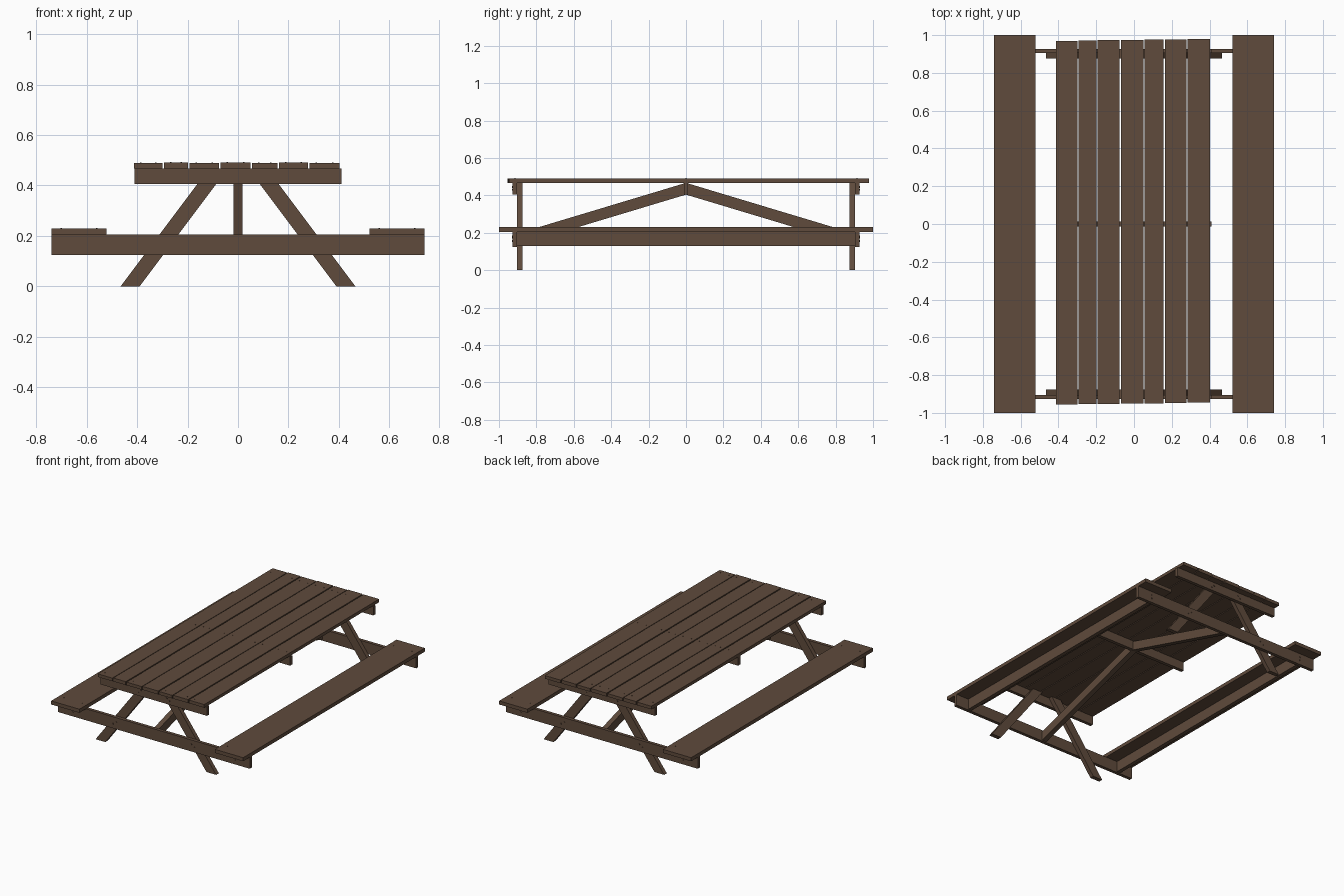
import bpy, bmesh
from math import radians
from mathutils import Matrix, Vector

cube = bpy.data.objects.get("Cube")
if cube:
    bpy.data.objects.remove(cube, do_unlink=True)


def make_material(name, colour):
    m = bpy.data.materials.new(name)
    m.use_nodes = True
    m.diffuse_color = colour
    bsdf = next(n for n in m.node_tree.nodes if n.type == 'BSDF_PRINCIPLED')
    bsdf.inputs["Base Color"].default_value = colour
    bsdf.inputs["Roughness"].default_value = 0.8
    return m


wood = make_material("brown_wood", (0.115, 0.07, 0.045, 1))


def finish(name, bm):
    bmesh.ops.recalc_face_normals(bm, faces=bm.faces)
    mesh = bpy.data.meshes.new(name)
    bm.to_mesh(mesh)
    bm.free()
    mesh.materials.append(wood)
    ob = bpy.data.objects.new(name, mesh)
    bpy.context.collection.objects.link(ob)
    return ob


def board(name, x, y, z):
    """Box between the given (low, high) ranges."""
    bm = bmesh.new()
    size = [r[1] - r[0] for r in (x, y, z)]
    mid = Vector([(r[0] + r[1]) / 2 for r in (x, y, z)])
    bmesh.ops.create_cube(bm, size=1, matrix=Matrix.Translation(mid) @ Matrix.Diagonal((*size, 1)))
    return finish(name, bm)


def slab(name, outline, axis, low, high):
    """Extrude a flat outline along the x or y axis."""
    bm = bmesh.new()
    place = (lambda a, b: (low, a, b)) if axis == 'x' else (lambda a, b: (a, low, b))
    face = bm.faces.new([bm.verts.new(place(*p)) for p in outline])
    new = bmesh.ops.extrude_face_region(bm, geom=[face])["geom"]
    step = Vector((high - low, 0, 0)) if axis == 'x' else Vector((0, high - low, 0))
    bmesh.ops.translate(bm, vec=step, verts=[v for v in new if isinstance(v, bmesh.types.BMVert)])
    return finish(name, bm)


def studs(name, points, radius, depth, along_y=False):
    """Small round fixing heads, all in one object."""
    bm = bmesh.new()
    turn = Matrix.Rotation(radians(90), 4, 'X') if along_y else Matrix.Identity(4)
    for p in points:
        bmesh.ops.create_cone(bm, cap_ends=True, segments=8, radius1=radius, radius2=radius,
                              depth=depth, matrix=Matrix.Translation(p) @ turn)
    return finish(name, bm)


# Table top planks, laid slightly unevenly
edges = [-0.415, -0.297, -0.195, -0.073, 0.053, 0.16, 0.28, 0.405]
gap = 0.003
nails = []
for i, (a, b) in enumerate(zip(edges, edges[1:])):
    shift = i * 0.0015
    top = 0.489 + 0.002 * (i % 2)
    board(f"table_plank_{i + 1}", (a + gap, b - gap), (-0.955 + shift, 0.97 + shift), (0.467, top))
    nails += [(x, y, top) for x in (a + 0.03, b - 0.03) for y in (-0.915, 0, 0.915)]
studs("table_nails", nails, 0.003, 0.003)

# Cleat under the middle of the table
board("middle_cleat", (-0.41, 0.41), (-0.012, 0.012), (0.405, 0.467))

# End frames: cleat, cross beam and splayed legs
for end, s in (("front", -1), ("back", 1)):
    outer = sorted((s * 0.904, s * 0.927))
    inner = sorted((s * 0.875, s * 0.904))
    board(f"{end}_cleat", (-0.41, 0.41), outer, (0.405, 0.467))
    board(f"{end}_cross_beam", (-0.74, 0.74), outer, (0.125, 0.205))
    for side, m in (("left", 1), ("right", -1)):
        leg = [(0.39, 0), (0.465, 0), (0.116, 0.466), (0.041, 0.466)]
        slab(f"{end}_{side}_leg", [(m * x, z) for x, z in leg], 'y', *inner)
    bolts = [(m * x, s * 0.927, z) for m in (-1, 1) for x, z in
             ((0.625, 0.155), (0.625, 0.18), (0.29, 0.175), (0.315, 0.157), (0.1, 0.445), (0.12, 0.43))]
    studs(f"{end}_bolts", bolts, 0.005, 0.008, True)

    # Diagonal brace from the middle cleat down to the cross beam
    brace = [(0.0, 0.467), (0.904, 0.195), (0.904, 0.132), (0.0, 0.404)]
    slab(f"{end}_brace", [(s * y, z) for y, z in brace], 'x', -0.018, 0.018)

# Benches with a stiffening rail under each seat
for side, m in (("left", 1), ("right", -1)):
    board(f"{side}_seat", sorted((m * 0.522, m * 0.74)), (-1, 1), (0.205, 0.23))
    board(f"{side}_seat_rail", sorted((m * 0.615, m * 0.642)), (-0.904, 0.904), (0.13, 0.205))
    studs(f"{side}_seat_nails", [(m * x, y, 0.23) for x in (0.56, 0.7) for y in (-0.915, 0.915)],
          0.003, 0.003)
